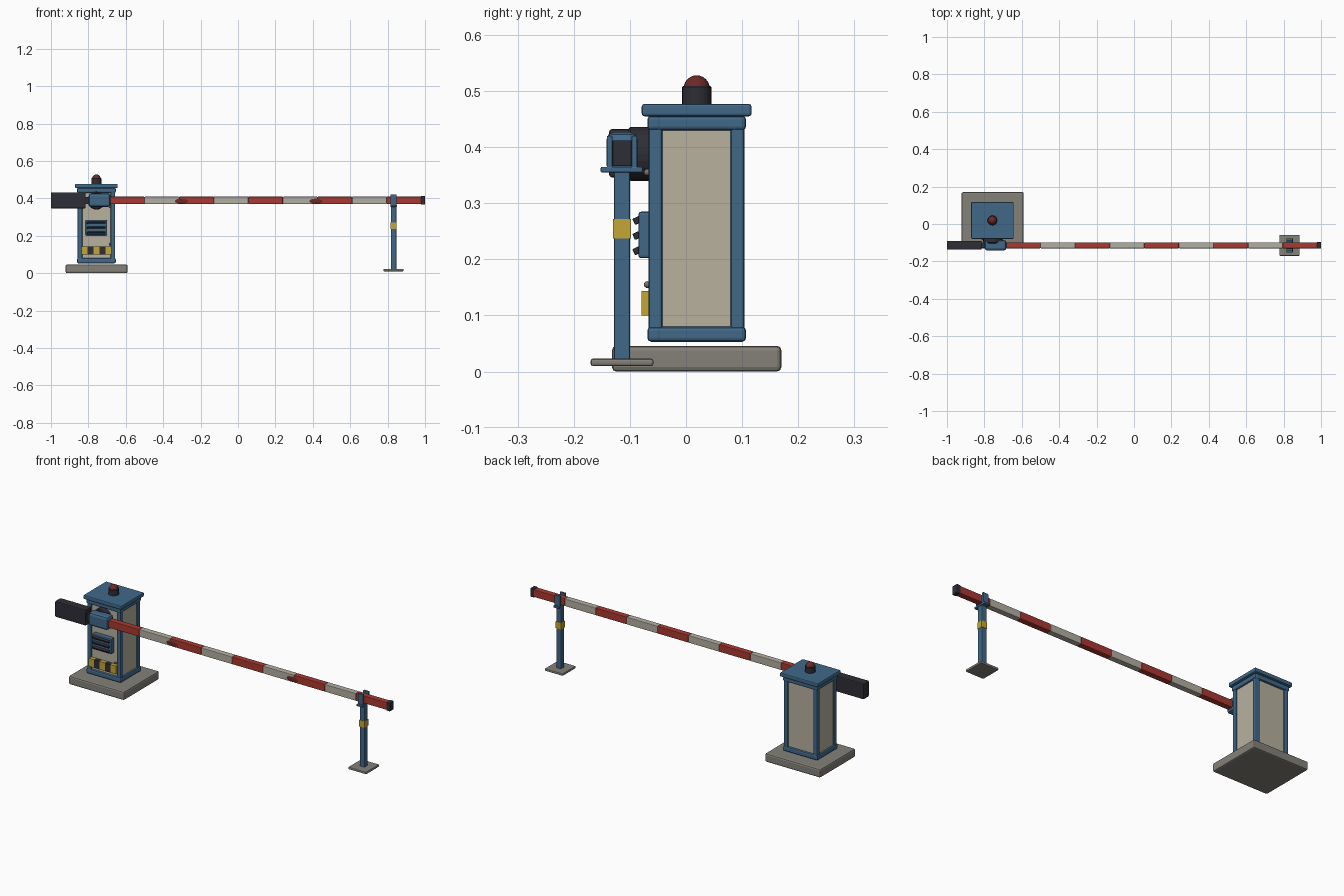
import bpy, bmesh, math
from mathutils import Matrix, Vector

if "Cube" in bpy.data.objects:
    bpy.data.objects.remove(bpy.data.objects["Cube"])


def material(name, r, g, b):
    m = bpy.data.materials.new(name)
    m.diffuse_color = (r, g, b, 1)
    m.use_nodes = True
    m.node_tree.nodes["Principled BSDF"].inputs["Base Color"].default_value = m.diffuse_color
    return m


BLUE = material("blue paint", 0.052, 0.14, 0.25)
PANEL = material("beige panel", 0.48, 0.44, 0.345)
WHITE = material("arm white", 0.45, 0.43, 0.36)
RED = material("arm red", 0.40, 0.04, 0.03)
DARK = material("dark metal", 0.027, 0.027, 0.037)
YELLOW = material("hazard yellow", 0.56, 0.38, 0.035)
CONCRETE = material("concrete", 0.23, 0.22, 0.19)
LAMP = material("lamp red", 0.15, 0.022, 0.02)
STEEL = material("grey steel", 0.18, 0.17, 0.15)


def finish(name, bm, mat, smooth=False):
    me = bpy.data.meshes.new(name)
    bmesh.ops.recalc_face_normals(bm, faces=bm.faces)
    if smooth:
        for f in bm.faces:
            f.smooth = len(f.verts) <= 4
    bm.to_mesh(me)
    bm.free()
    me.materials.append(mat)
    ob = bpy.data.objects.new(name, me)
    bpy.context.collection.objects.link(ob)
    return ob


def box(name, mat, x, y, z, bevel=0.0, tilt=0.0):
    """Chamfered box from (min, max) ranges, optionally tilted about x."""
    lo, hi = Vector((x[0], y[0], z[0])), Vector((x[1], y[1], z[1]))
    bm = bmesh.new()
    bmesh.ops.create_cube(bm, size=1)
    bmesh.ops.scale(bm, vec=hi - lo, verts=bm.verts)
    if bevel:
        bmesh.ops.bevel(bm, geom=bm.edges[:], offset=bevel, segments=2,
                        profile=0.5, affect='EDGES')
    bmesh.ops.transform(bm, verts=bm.verts, matrix=Matrix.Translation((lo + hi) / 2)
                        @ Matrix.Rotation(tilt, 4, 'X'))
    return finish(name, bm, mat)


def cylinder(name, mat, centre, r, depth, axis='Z', bevel=0.0, sides=24):
    bm = bmesh.new()
    bmesh.ops.create_cone(bm, cap_ends=True, segments=sides, radius1=r, radius2=r, depth=depth)
    if bevel:
        rim = [e for e in bm.edges if abs(e.verts[0].co.z - e.verts[1].co.z) < 1e-6]
        bmesh.ops.bevel(bm, geom=rim, offset=bevel, segments=1, affect='EDGES')
    rot = Matrix.Rotation(math.pi / 2, 4, 'X') if axis == 'Y' else Matrix()
    bmesh.ops.transform(bm, verts=bm.verts, matrix=Matrix.Translation(centre) @ rot)
    return finish(name, bm, mat)


def ball(name, mat, centre, size):
    bm = bmesh.new()
    bmesh.ops.create_uvsphere(bm, u_segments=20, v_segments=12, radius=1)
    bmesh.ops.transform(bm, verts=bm.verts, matrix=Matrix.Translation(centre)
                        @ Matrix.Diagonal((*size, 1)))
    return finish(name, bm, mat, True)


CX, CY = -0.757, 0.019          # cabinet centre
AY, AZ = -0.114, 0.389          # arm axis

# Concrete footing and cabinet body
box("footing", CONCRETE, (-0.922, -0.59), (-0.132, 0.17), (0, 0.046), 0.008)
box("cabinet_body", PANEL, (CX - 0.094, CX + 0.094), (CY - 0.077, CY + 0.077), (0.06, 0.45))

# Corner posts and top/bottom rails
for sx in (-1, 1):
    for sy in (-1, 1):
        px, py = CX + sx * 0.088, CY + sy * 0.073
        box("corner_post", BLUE, (px - 0.0125, px + 0.0125), (py - 0.0125, py + 0.0125),
            (0.056, 0.454), 0.006)
for label, z in (("bottom", (0.053, 0.08)), ("top", (0.43, 0.456))):
    for s in (-1, 1):
        py, px = CY + s * 0.075, CX + s * 0.090
        box(label + "_rail_long", BLUE, (CX - 0.104, CX + 0.104), (py - 0.013, py + 0.013), z, 0.007)
        box(label + "_rail_side", BLUE, (px - 0.013, px + 0.013), (CY - 0.087, CY + 0.087), z, 0.007)

# Roof and beacon
box("roof", BLUE, (CX - 0.114, CX + 0.114), (CY - 0.098, CY + 0.098), (0.455, 0.477), 0.005)
cylinder("beacon_base", DARK, (CX, CY, 0.492), 0.026, 0.034, bevel=0.002)
ball("beacon_lamp", LAMP, (CX, CY, 0.504), (0.0235, 0.0235, 0.024))

# Front vent with tilted louvres
box("vent_frame", BLUE, (-0.815, -0.70), (-0.085, -0.055), (0.202, 0.285), 0.005)
for z in (0.216, 0.243, 0.27):
    box("vent_louvre", DARK, (-0.806, -0.709), (-0.094, -0.078), (z - 0.006, z + 0.006),
        0.002, math.radians(25))

# Hazard strip
for i in range(5):
    x0 = -0.838 + i * 0.0324
    box("hazard_block", DARK if i % 2 else YELLOW, (x0, x0 + 0.0324),
        (-0.079, -0.058), (0.10, 0.144))

# Door screws
for z in (0.155, 0.355):
    ball("door_screw", STEEL, (-0.685, -0.069, z), (0.006, 0.006, 0.006))

# Pivot, arm hub and counterweight
cylinder("pivot_drum", DARK, (CX, -0.083, 0.388), 0.048, 0.04, 'Y', 0.004)
box("arm_hub", BLUE, (-0.798, -0.682), (-0.142, -0.086), (0.354, 0.427), 0.014)
box("counterweight_bar", DARK, (-0.84, -0.75), (AY - 0.014, AY + 0.014), (0.37, 0.408))
box("counterweight", DARK, (-1.0, -0.815), (-0.137, -0.090), (0.346, 0.432), 0.005)

# Striped arm with end cap
for i in range(9):
    x0 = -0.685 + i * 0.185
    box("arm_stripe", WHITE if i % 2 else RED, (x0, x0 + 0.185),
        (AY - 0.016, AY + 0.016), (AZ - 0.02, AZ + 0.02), 0.003)
box("arm_end_cap", DARK, (0.978, 1.0), (AY - 0.017, AY + 0.017), (AZ - 0.023, AZ + 0.023), 0.002)

# Flat reflectors on the arm front
for x in (-0.303, 0.416):
    ball("arm_reflector", LAMP, (x, AY - 0.0155, 0.385), (0.036, 0.002, 0.014))

# Support post with yellow band and yoke
PX = 0.832
box("post_foot", CONCRETE, (PX - 0.054, PX + 0.054), (-0.17, -0.058), (0.01, 0.023), 0.004)
box("support_post", BLUE, (PX - 0.0145, PX + 0.0145), (AY - 0.0145, AY + 0.0145), (0.02, 0.358), 0.003)
box("post_band", YELLOW, (PX - 0.016, PX + 0.016), (AY - 0.016, AY + 0.016), (0.237, 0.272))
box("yoke_plate", BLUE, (PX - 0.017, PX + 0.017), (-0.152, -0.077), (0.355, 0.365), 0.002)
for s in (-1, 1):
    y = AY + s * 0.022
    box("yoke_cheek", BLUE, (PX - 0.016, PX + 0.016), (y - 0.005, y + 0.005), (0.36, 0.42), 0.002)
